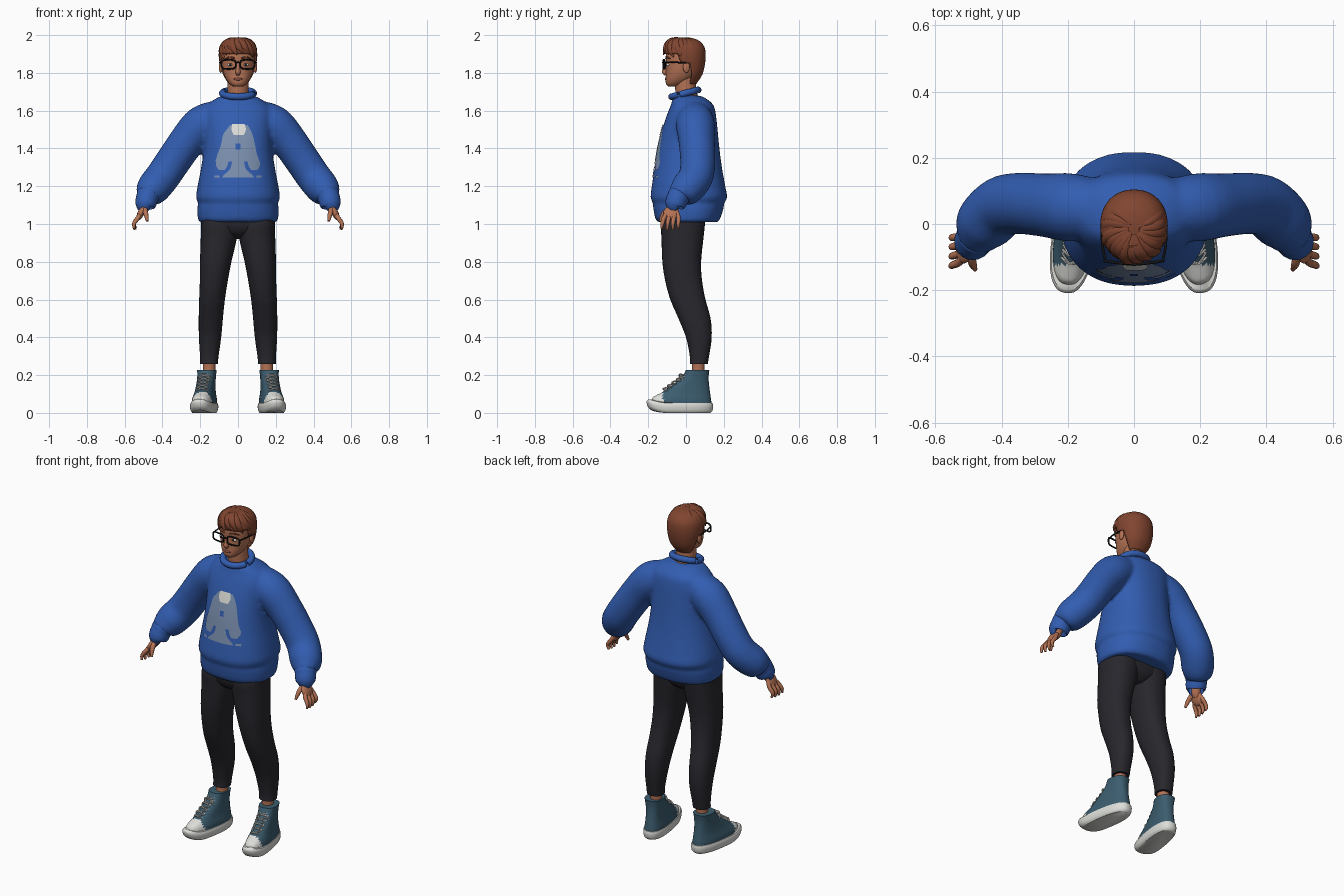
import bpy, bmesh, math, random
from mathutils import Vector, Matrix

random.seed(4)
if "Cube" in bpy.data.objects:
    bpy.data.objects.remove(bpy.data.objects["Cube"])


def material(name, *rgb):
    m = bpy.data.materials.new(name)
    m.use_nodes = True
    m.diffuse_color = (*rgb, 1)
    m.node_tree.nodes["Principled BSDF"].inputs["Base Color"].default_value = (*rgb, 1)
    return m


skin = material("skin", .46, .17, .09)
lip = material("lip", .3, .09, .06)
hair = material("hair brown", .22, .06, .03)
blue = material("sweater blue", .032, .11, .44)
grey = material("print grey", .2, .28, .43)
white = material("white", .72, .72, .69)
black = material("black", .008, .008, .01)
dark = material("trouser black", .02, .02, .026)
teal = material("shoe teal", .045, .11, .16)


def spline(rows, k=4):
    """Smooth curve through rows of numbers."""
    out = []
    for i in range(len(rows) - 1):
        a, b, c, d = (rows[max(0, min(j, len(rows) - 1))] for j in range(i - 1, i + 3))
        for s in range(k):
            t = s / k
            out.append([q + .5 * t * (r - p + t * (2*p - 5*q + 4*r - s3 + t * (3*(q - r) + s3 - p)))
                        for p, q, r, s3 in zip(a, b, c, d)])
    return out + [list(rows[-1])]


def skin_rings(bm, rings, closed=False):
    vs = [[bm.verts.new(p) for p in ring] for ring in rings]
    n = len(rings[0])
    for a, b in zip(vs, vs[1:] + vs[:1] if closed else vs[1:]):
        for i in range(n):
            bm.faces.new((a[i], a[(i + 1) % n], b[(i + 1) % n], b[i]))
    if not closed:
        bm.faces.new(vs[0][::-1])
        bm.faces.new(vs[-1])


def stack_rings(rows, n=32, power=2.3, k=4):
    """Rows of z, centre x, half width, front y, back y."""
    rings = []
    for z, cx, rx, y0, y1 in spline(rows, k):
        ring = []
        for i in range(n):
            c, s = math.cos(2 * math.pi * i / n), math.sin(2 * math.pi * i / n)
            e = 2 / power
            ring.append(Vector((cx + rx * math.copysign(abs(c) ** e, c),
                                (y0 + y1) / 2 + (y1 - y0) / 2 * math.copysign(abs(s) ** e, s), z)))
        rings.append(ring)
    return rings


def tube_rings(rows, n=12, k=4, closed=False):
    """Rows of x, y, z, radius."""
    pts = rows if closed else spline(rows, k)
    rings, m = [], len(pts)
    for i, (x, y, z, r) in enumerate(pts):
        a, b = (pts[i - 1], pts[(i + 1) % m]) if closed else (pts[max(i - 1, 0)], pts[min(i + 1, m - 1)])
        t = (Vector(b[:3]) - Vector(a[:3])).normalized()
        ref = Vector((0, 1, 0)) if abs(t.y) < .9 else Vector((1, 0, 0))
        u = t.cross(ref).normalized()
        v = t.cross(u)
        rings.append([Vector((x, y, z)) + r * (u * math.cos(w) + v * math.sin(w))
                      for w in (2 * math.pi * j / n for j in range(n))])
    return rings


def finish(name, bm, *mats, mirror=False, angle=50):
    bmesh.ops.recalc_face_normals(bm, faces=bm.faces)
    me = bpy.data.meshes.new(name)
    bm.to_mesh(me)
    bm.free()
    ob = bpy.data.objects.new(name, me)
    bpy.context.collection.objects.link(ob)
    for m in mats:
        me.materials.append(m)
    bpy.ops.object.select_all(action='DESELECT')
    ob.select_set(True)
    bpy.context.view_layer.objects.active = ob
    bpy.ops.object.shade_smooth_by_angle(angle=math.radians(angle))
    if mirror:
        ob.modifiers.new("mirror", 'MIRROR').use_clip = False
    return ob


def build(name, ring_sets, *mats, mirror=False, closed=False):
    bm = bmesh.new()
    for rings in ring_sets:
        skin_rings(bm, rings, closed)
    return finish(name, bm, *mats, mirror=mirror)


def blob(name, loc, size, mat, mirror=True, rot=0):
    bm = bmesh.new()
    bmesh.ops.create_uvsphere(bm, u_segments=16, v_segments=10, radius=1, matrix=Matrix.Translation(loc)
                              @ Matrix.Rotation(rot, 4, 'Y') @ Matrix.Diagonal((*size, 1)))
    return finish(name, bm, mat, mirror=mirror)


# Sweater: body and sleeves fused into one soft surface
body = [(1.01, 0, .203, -.148, .168), (1.03, 0, .213, -.163, .182), (1.09, 0, .215, -.174, .2),
        (1.108, 0, .209, -.174, .2), (1.14, 0, .222, -.187, .218), (1.2, 0, .214, -.181, .208),
        (1.3, 0, .195, -.166, .19), (1.4, 0, .182, -.15, .177), (1.5, 0, .182, -.126, .167),
        (1.58, 0, .187, -.1, .158), (1.63, 0, .165, -.08, .145), (1.665, 0, .115, -.07, .105),
        (1.68, 0, .08, -.06, .07)]
arm = [(.1, .045, 1.57, .088), (.19, .05, 1.525, .103), (.27, .057, 1.437, .096), (.345, .062, 1.33, .093),
       (.4, .052, 1.25, .092), (.45, .005, 1.187, .089), (.474, -.03, 1.155, .07), (.482, -.04, 1.14, .05)]
sleeves = [tube_rings([(s * x, y, z, r) for x, y, z, r in arm], 24) for s in (1, -1)]
sweater = build("sweater", [stack_rings(body, 48)] + sleeves, blue)
fuse = sweater.modifiers.new("fuse", 'REMESH')
fuse.mode, fuse.voxel_size, fuse.use_smooth_shade = 'VOXEL', .011, True
soften = sweater.modifiers.new("soften", 'SMOOTH')
soften.factor, soften.iterations = .5, 4

# Collar and cuffs
loop = [2 * math.pi * i / 40 for i in range(40)]
build("collar", [tube_rings([(.083 * math.cos(a), -.006 + .07 * math.sin(a), 1.692 + .018 * math.sin(a), .018)
                             for a in loop], 12, closed=True)], blue, closed=True)
build("cuff", [tube_rings([(.468, -.025, 1.17, .05), (.475, -.035, 1.153, .061), (.482, -.045, 1.135, .058),
                           (.487, -.053, 1.115, .057), (.492, -.06, 1.095, .051), (.492, -.06, 1.092, .035)], 20)],
      blue, mirror=True)

# Chest print: thin patches laid on the sweater front
bpy.context.view_layer.update()


def patch(name, rows, mat, lift=.004):
    bm = bmesh.new()
    grid = []
    for z, x0, x1 in spline(rows, 3):
        line = []
        for i in range(9):
            x = x0 + (x1 - x0) * i / 8
            hit, p, _, _ = sweater.ray_cast(Vector((x, -1, z)), Vector((0, 1, 0)))
            line.append(bm.verts.new((x, (p.y if hit else -.15) - lift, z)))
        grid.append(line)
    for a, b in zip(grid, grid[1:]):
        for i in range(8):
            bm.faces.new((a[i], b[i], b[i + 1], a[i + 1]))
    ob = finish(name, bm, mat)
    if ob.data.polygons[0].normal.y > 0:
        ob.data.flip_normals()


patch("print_body", [(1.525, -.04, .05), (1.5, -.06, .065), (1.47, -.08, .078), (1.42, -.09, .09),
                     (1.37, -.108, .1), (1.33, -.12, .115)], grey)
patch("print_stem", [(1.33, -.032, .032), (1.29, -.042, .042), (1.26, -.075, .075), (1.245, -.085, .085)], grey)
for s, side in ((1, "left"), (-1, "right")):
    patch("print_lobe_" + side, [(1.33, s * .05, s * .117), (1.305, s * .058, s * .115), (1.285, s * .07, s * .1)], grey)
    patch("print_foot_" + side, [(1.258, s * .1, s * .125), (1.245, s * .095, s * .125)], grey)
patch("print_highlight", [(1.53, -.03, .035), (1.5, -.035, .042), (1.47, -.022, .03)], white, .007)
patch("print_gap", [(1.425, -.012, .012), (1.395, -.012, .012)], blue, .007)

# Trousers
leg = [(1.06, .098, .095, -.12, .1), (1, .098, .097, -.134, .1), (.93, .101, .096, -.13, .093),
       (.8, .118, .083, -.125, .08), (.7, .128, .074, -.11, .085), (.6, .1375, .068, -.083, .103),
       (.5, .144, .064, -.04, .13), (.4, .148, .059, 0, .136), (.3, .152, .049, .02, .122),
       (.258, .153, .047, .02, .115)]
build("trouser_leg", [stack_rings(leg)], dark, mirror=True)
build("trouser_hips", [stack_rings([(.92, 0, .03, -.06, .05), (.95, 0, .12, -.11, .085),
                                    (1, 0, .19, -.132, .1), (1.08, 0, .19, -.13, .1)])], dark)
build("ankle", [tube_rings([(.153, .065, .3, .036), (.153, .065, .24, .033), (.153, .062, .17, .035)], 16)],
      skin, mirror=True)


# Shoes, turned slightly outward with a raised toe
def place(p):
    q = Matrix.Rotation(math.radians(9), 3, 'Z') @ Vector((p.x, p.y - .07, p.z))
    return q + Vector((.163, .07, .02 * max(0, (-p.y - .1) / .1) ** 2))


def shoe_part(name, ring_sets, *mats):
    return build(name, [[[place(p) for p in r] for r in rings] for rings in ring_sets], *mats, mirror=True)


upper = [(.04, 0, .06, -.19, .137), (.07, 0, .059, -.178, .133), (.09, 0, .055, -.155, .13),
         (.11, 0, .051, -.125, .127), (.14, 0, .048, -.085, .123), (.17, 0, .047, -.045, .12),
         (.2, 0, .048, -.015, .12), (.228, 0, .051, 0, .123)]
shoe = shoe_part("shoe_upper", [stack_rings(upper, 40, 2.5)], teal, white)
for f in shoe.data.polygons:
    f.material_index = int(f.center.y < -.122 and f.center.z < .118)
shoe_part("shoe_sole", [stack_rings([(0, 0, .056, -.188, .13), (.012, 0, .064, -.205, .14),
                                     (.035, 0, .067, -.212, .144), (.052, 0, .063, -.202, .141)], 40, 2.5)], white)
laces = []
for i in range(5):
    y, z = -.115 + .024 * i, .118 + .0175 * i
    for s in (1, -1):
        laces.append(tube_rings([(-s * .03, y + .008, z, .004), (0, y - .008, z + .01, .004),
                                 (s * .03, y + .024, z + .018, .004)], 6, 3))
for s in (1, -1):
    laces.append(tube_rings([(0, -.025, .205, .004), (s * .02, -.035, .2, .004), (s * .035, -.02, .17, .004)], 6, 3))
shoe_part("shoe_laces", laces, white)

# Hands
fingers = [tube_rings([(.51, -.088 + .012 * i, 1.07, .011), (.528, -.115 + .025 * i, 1.035, .012),
                       (.55, -.125 + .028 * i, 1.003, .0105),
                       (.55 - .003 * i, -.13 + .03 * i, .967 + .006 * abs(i - 1.4), .006)], 10) for i in range(4)]
thumb = tube_rings([(.495, -.085, 1.085, .014), (.488, -.118, 1.055, .013), (.48, -.137, 1.015, .007)], 10)
wrist = tube_rings([(.487, -.053, 1.13, .027), (.497, -.066, 1.085, .026), (.508, -.072, 1.06, .02)], 14)
build("hand", fingers + [thumb, wrist], skin, mirror=True)
blob("palm", (.514, -.078, 1.058), (.018, .042, .042), skin, rot=math.radians(-25))

# Head and neck
build("neck", [tube_rings([(0, .012, 1.63, .062), (0, 0, 1.7, .056), (0, -.005, 1.78, .056)], 24)], skin)
build("head", [stack_rings([(1.727, 0, .022, -.092, -.05), (1.74, 0, .042, -.105, -.01), (1.765, 0, .062, -.108, .03),
                            (1.8, 0, .077, -.106, .06), (1.85, 0, .086, -.106, .08), (1.9, 0, .088, -.106, .09),
                            (1.94, 0, .075, -.085, .08), (1.97, 0, .03, -.04, .03)], 40, 2.25)], skin)
build("nose", [tube_rings([(0, -.098, 1.86, .008), (0, -.112, 1.825, .01), (0, -.113, 1.805, .014),
                           (0, -.1, 1.794, .011)], 12)], skin)
blob("ear", (.091, .002, 1.83), (.01, .018, .03), skin)
blob("mouth", (0, -.106, 1.767), (.024, .006, .007), lip, mirror=False)
blob("eye", (.04, -.095, 1.843), (.016, .009, .008), white)
blob("pupil", (.04, -.102, 1.843), (.007, .004, .007), black)
build("eyebrow", [tube_rings([(.016, -.106, 1.876, .004), (.042, -.102, 1.883, .005), (.068, -.084, 1.875, .003)], 8)],
      hair, mirror=True)


# Glasses
def rounded(a):
    return math.copysign(abs(a) ** .55, a)


rim = [(.05 + .038 * rounded(math.cos(a)), -.122 + .25 * abs(.05 + .038 * rounded(math.cos(a))) ** 1.3,
        1.845 + .024 * rounded(math.sin(a)), .0045) for a in loop]
build("glasses_rim", [tube_rings(rim, 8, closed=True)], black, mirror=True, closed=True)
build("glasses_arm", [tube_rings([(.088, -.105, 1.856, .004), (.096, -.06, 1.856, .004), (.097, .005, 1.852, .004)], 8)],
      black, mirror=True)
build("glasses_bridge", [tube_rings([(-.014, -.12, 1.852, .004), (0, -.123, 1.856, .004), (.014, -.12, 1.852, .004)], 8)],
      black)

# Hair: a cap trimmed to the hairline, then swept locks
bm = bmesh.new()
skin_rings(bm, stack_rings([(1.742, 0, .05, -.03, .055), (1.79, 0, .08, -.05, .086), (1.85, 0, .097, -.09, .101),
                            (1.9, 0, .102, -.115, .104), (1.94, 0, .094, -.11, .096), (1.97, 0, .07, -.085, .07),
                            (1.986, 0, .03, -.045, .03)], 40, 2.15))
trim = [f for f in bm.faces for c in [f.calc_center_median()]
        if (c.y < -.03 and c.z < 1.9) or (c.y < .024 and c.z < 1.855)]
bmesh.ops.delete(bm, geom=trim, context='FACES')
cap = finish("hair_cap", bm, hair)
cap.modifiers.new("thickness", 'SOLIDIFY').thickness = .008
locks = []
for i in range(17):
    phi = math.radians(-120 + 15 * i + random.uniform(-5, 5))
    end = math.radians(66 + 22 * min(1, abs(phi) / 1.5) + random.uniform(-6, 8))
    rows = []
    for j, r in enumerate((.008, .018, .024, .018, .003)):
        th = .15 + (end - .15) * j / 4
        w = phi + .5 * (j / 4) ** 2 - .25
        rows.append((.092 * math.sin(th) * math.sin(w), -.015 - .108 * math.sin(th) * math.cos(w),
                     1.873 + .108 * math.cos(th), r))
    locks.append(tube_rings(rows, 10))
build("hair_locks", locks, hair)
